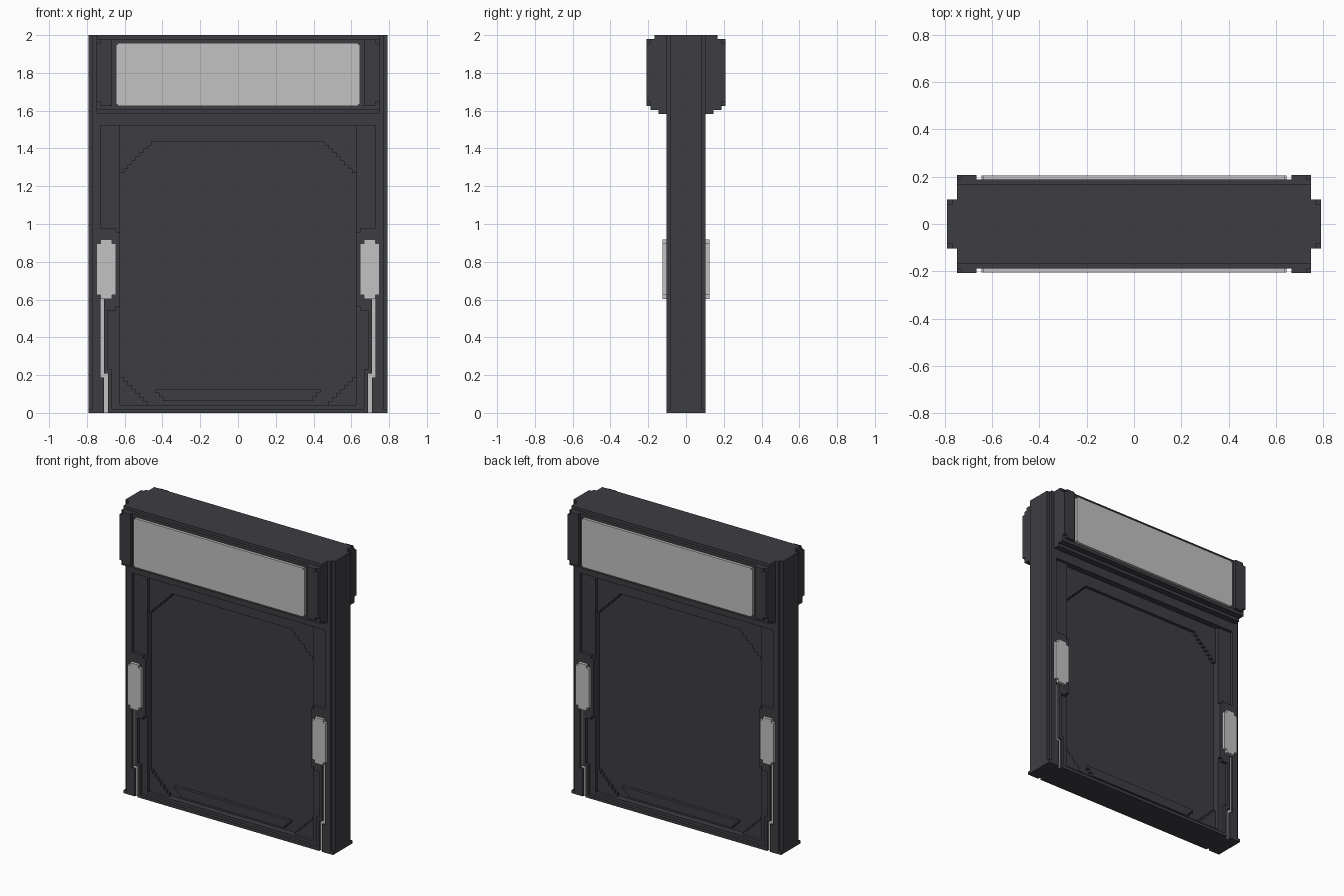
import bpy, bmesh

cube = bpy.data.objects.get("Cube")
if cube:
    bpy.data.objects.remove(cube, do_unlink=True)

U = 1 / 48  # one block of the design grid


def material(name, color):
    m = bpy.data.materials.new(name)
    m.use_nodes = True
    m.diffuse_color = color
    m.node_tree.nodes["Principled BSDF"].inputs["Base Color"].default_value = color
    return m


DARK = material("dark_metal", (0.048, 0.046, 0.055, 1))
LIGHT = material("light_grey", (0.54, 0.54, 0.54, 1))


def prism(name, outline, y0, y1, mat=DARK, mirror=""):
    """Extrude an (x, z) outline from depth y0 to y1, mirrored on the given axes."""
    bm = bmesh.new()
    face = bm.faces.new([bm.verts.new((x * U, y0 * U, z * U)) for x, z in outline])
    ext = bmesh.ops.extrude_face_region(bm, geom=[face])
    verts = [g for g in ext["geom"] if isinstance(g, bmesh.types.BMVert)]
    bmesh.ops.translate(bm, verts=verts, vec=(0, (y1 - y0) * U, 0))
    bmesh.ops.recalc_face_normals(bm, faces=bm.faces)
    mesh = bpy.data.meshes.new(name)
    bm.to_mesh(mesh)
    bm.free()
    mesh.materials.append(mat)
    ob = bpy.data.objects.new(name, mesh)
    bpy.context.collection.objects.link(ob)
    if mirror:
        mod = ob.modifiers.new("Mirror", 'MIRROR')
        mod.use_axis = ("x" in mirror, "y" in mirror, False)
        mod.use_mirror_merge = False
    return ob


def rect(x0, x1, z0, z1):
    return [(x0, z0), (x1, z0), (x1, z1), (x0, z1)]


def notched(x0, x1, z0, z1, n=1):
    """Rectangle with a square step cut from each corner."""
    return [(x0 + n, z0), (x1 - n, z0), (x1 - n, z0 + n), (x1, z0 + n),
            (x1, z1 - n), (x1 - n, z1 - n), (x1 - n, z1), (x0 + n, z1),
            (x0 + n, z1 - n), (x0, z1 - n), (x0, z0 + n), (x0 + n, z0 + n)]


def stair_corner(x, z, steps, dz):
    """Corner filler with a one-block staircase along its diagonal."""
    pts = [(x, z), (x, z + dz * steps)]
    for i in range(steps):
        pts += [(x - i - 1, z + dz * (steps - i)), (x - i - 1, z + dz * (steps - i - 1))]
    return pts


# Door slab and its recessed field
prism("door_slab", rect(-30, 30, 1, 73), -2, 2)
prism("door_top_ledge", rect(-30, 30, 69, 73), 2, 3, mirror="y")
prism("upper_corner", stair_corner(30, 69, 8, -1), 2, 3, mirror="xy")
prism("lower_corner", stair_corner(30, 2, 7, 1), 2, 3, mirror="xy")
prism("kick_plate", [(-19, 3), (19, 3), (19, 4), (20, 4), (20, 5), (21, 5), (21, 6),
                     (-21, 6), (-21, 5), (-20, 5), (-20, 4), (-19, 4)], 2, 3, mirror="y")

# Jambs: deep core, then the raised face layer
prism("jamb_core", rect(30, 38, 1, 96), -4, 4, mirror="x")
prism("jamb_face_upper", [(30, 29), (37, 29), (37, 73), (35, 73), (35, 47), (31, 47),
                          (31, 46), (30, 46)], 4, 5, mirror="xy")
prism("jamb_face_outer", [(34, 1), (37, 1), (37, 29), (35, 29), (35, 9), (34, 9)],
      4, 5, mirror="xy")
prism("jamb_face_inner", [(32, 1), (33, 1), (33, 10), (34, 10), (34, 29), (30, 29), (30, 27),
                          (31, 27), (31, 26), (33, 26), (33, 11), (32, 11)], 4, 5, mirror="xy")

# Threshold at the floor, with gaps for the light strips
prism("threshold_core", rect(-38, 38, 0, 1), -4, 4)
prism("threshold_lip", rect(-33, 33, 0, 1), 4, 5, mirror="y")
prism("threshold_step", rect(-30, 30, 1, 2), 2, 4, mirror="y")
prism("threshold_end", rect(34, 38, 0, 1), 4, 5, mirror="xy")

# Lintel and the stepped header box
prism("lintel", rect(-37, 37, 73, 96), -5, 5)
prism("header_lower_step", rect(-36, 36, 76, 77), 5, 7, mirror="y")
prism("header_middle_step", rect(-36, 36, 77, 78), 5, 9, mirror="y")
prism("header_body", rect(-36, 36, 78, 95), 5, 9, mirror="y")
prism("header_cap", rect(-36, 36, 95, 96), 5, 8, mirror="y")
prism("header_end_block", [(32, 78), (35, 78), (35, 79), (36, 79), (36, 94), (35, 94),
                           (35, 95), (32, 95)], 9, 10, mirror="xy")

# Pale sign panel, handles and thin strips
prism("sign_panel", notched(-31, 31, 78, 94, 0.4), 9, 9.9, LIGHT, "y")
prism("side_light", notched(31, 36, 29, 44), 5, 6, LIGHT, "xy")
prism("upper_strip", rect(34, 35, 9, 29), 4, 4.3, LIGHT, "xy")
prism("lower_strip", rect(33, 34, 0, 10), 4, 4.3, LIGHT, "xy")
